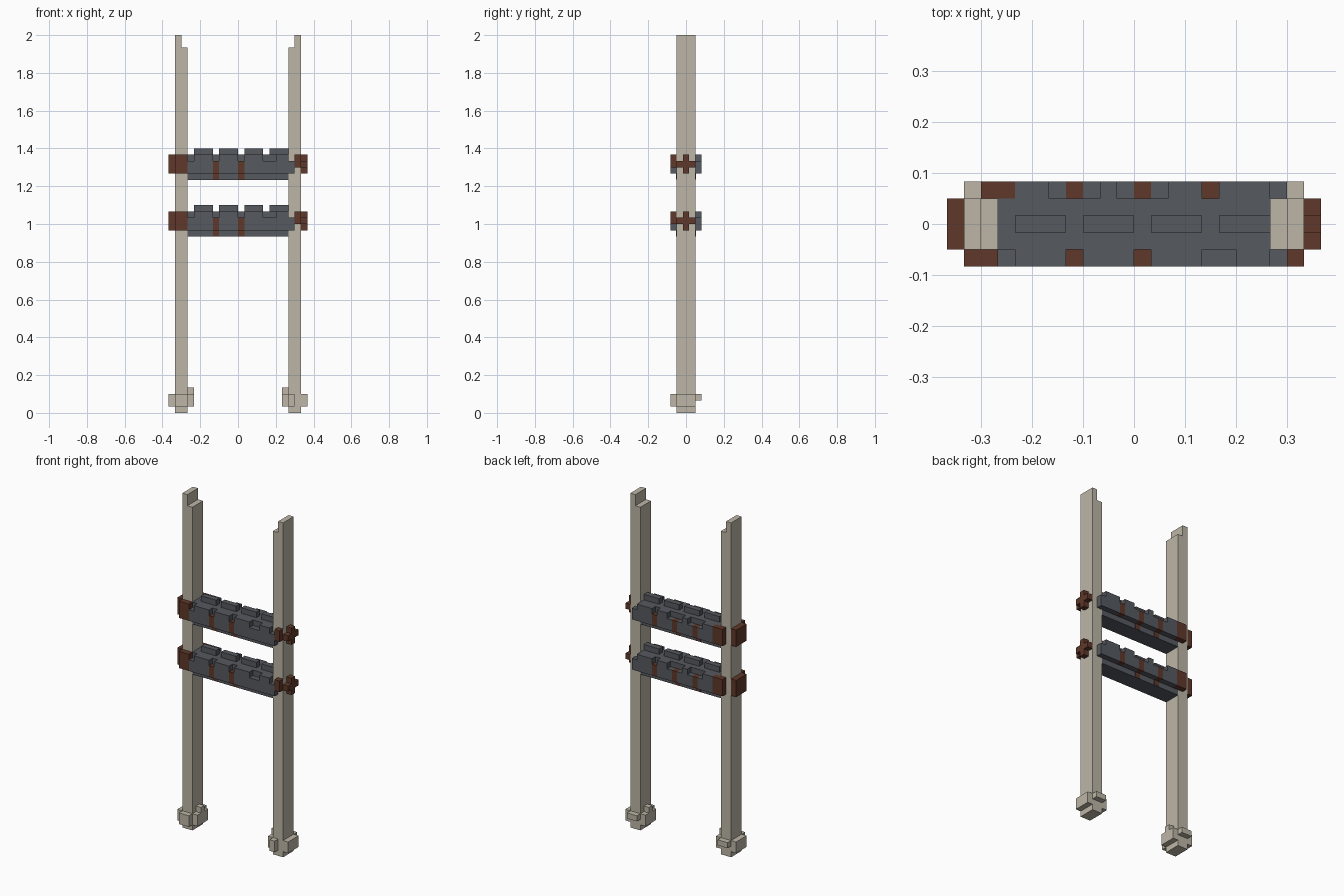
import bpy
import bmesh

U = 1 / 30  # one block

old = bpy.data.objects.get("Cube")
if old:
    bpy.data.objects.remove(old)


def material(name, rgb):
    m = bpy.data.materials.new(name)
    m.use_nodes = True
    m.diffuse_color = (*rgb, 1)
    m.node_tree.nodes["Principled BSDF"].inputs["Base Color"].default_value = (*rgb, 1)
    return m


PALE = material("pale wood", (0.51, 0.47, 0.385))
GREY = material("dark grey", (0.093, 0.1, 0.117))
BROWN = material("red brown", (0.117, 0.04, 0.023))


def blocks(name, mat, boxes, lift=0):
    """One object from boxes given as x, y and z ranges in block units."""
    bm = bmesh.new()
    for x, y, z in boxes:
        cube = bmesh.ops.create_cube(bm, size=1)
        for v in cube["verts"]:
            for i, (lo, hi) in enumerate((x, y, z)):
                v.co[i] = U * ((lo + hi) / 2 + v.co[i] * (hi - lo) + (lift if i == 2 else 0))
    mesh = bpy.data.meshes.new(name)
    bm.to_mesh(mesh)
    bm.free()
    mesh.materials.append(mat)
    obj = bpy.data.objects.new(name, mesh)
    bpy.context.collection.objects.link(obj)


MID = (-1.5, 1.5)
FRONT = (-2.5, -1.5)
BACK = (1.5, 2.5)
CORE = (-0.5, 0.5)


def span(s, a, b):
    return (a, b) if s > 0 else (-b, -a)


# Posts with a stepped top, and their feet
for side, s in (("left", 1), ("right", -1)):
    blocks(side + "_post", PALE, [
        (span(s, 8, 9), MID, (0, 58)),
        (span(s, 9, 10), MID, (0, 60)),
    ])
    blocks(side + "_foot", PALE, [
        (span(s, 10, 11), MID, (1, 3)),
        (span(s, 7, 8), MID, (1, 3)),
        (span(s, 7, 8), CORE, (3, 4)),
        (span(s, 8, 9 if s > 0 else 10), FRONT, (1, 3)),
        (span(s, 8, 10), BACK, (2, 3)),
    ])

# Cross beams: core, top studs, side plates, bands and end ties
for level, z in (("lower", 28), ("upper", 37)):
    blocks(level + "_beam_core", GREY, [((-8, 8), MID, (0, 4))], z)
    blocks(level + "_beam_studs", GREY,
           [((x, x + 3), CORE, (4, 5)) for x in (-7, -3, 1, 5)], z)

    tall_front = [(-7, -4), (-3, 0), (1, 4), (6, 8)]
    low_front = [(-8, -7), (4, 6), (8, 9)]
    tall_back = [(-7, -5), (-2, -1), (2, 4), (5, 8)]
    low_back = [(-5, -4), (-3, -2), (-1, 0), (1, 2), (8, 9)]
    blocks(level + "_side_plates", GREY,
           [(x, FRONT, (1, 4)) for x in tall_front]
           + [(x, FRONT, (1, 3)) for x in low_front]
           + [(x, BACK, (1, 4)) for x in tall_back]
           + [(x, BACK, (1, 3)) for x in low_back], z)

    bands = [((x, x + 1), FRONT, (1, 3)) for x in (-4, 0)]
    bands += [((x, x + 1), BACK, (1, 3)) for x in (-4, 0, 4)]
    bands += [((x, x + 1), (-1.55, 1.55), (0.05, 1)) for x in (-4, 0)]
    blocks(level + "_bands", BROWN, bands, z)

    blocks(level + "_end_ties", BROWN, [
        ((-10, -8), FRONT, (1, 4)),
        ((-9, -7), BACK, (1, 4)),
        ((-11, -10), MID, (1, 4)),
        ((9, 10), FRONT, (2, 4)),
        ((10, 11), MID, (2, 3)),
        ((10, 11), CORE, (1, 2)),
        ((10, 11), CORE, (3, 4)),
    ], z)
